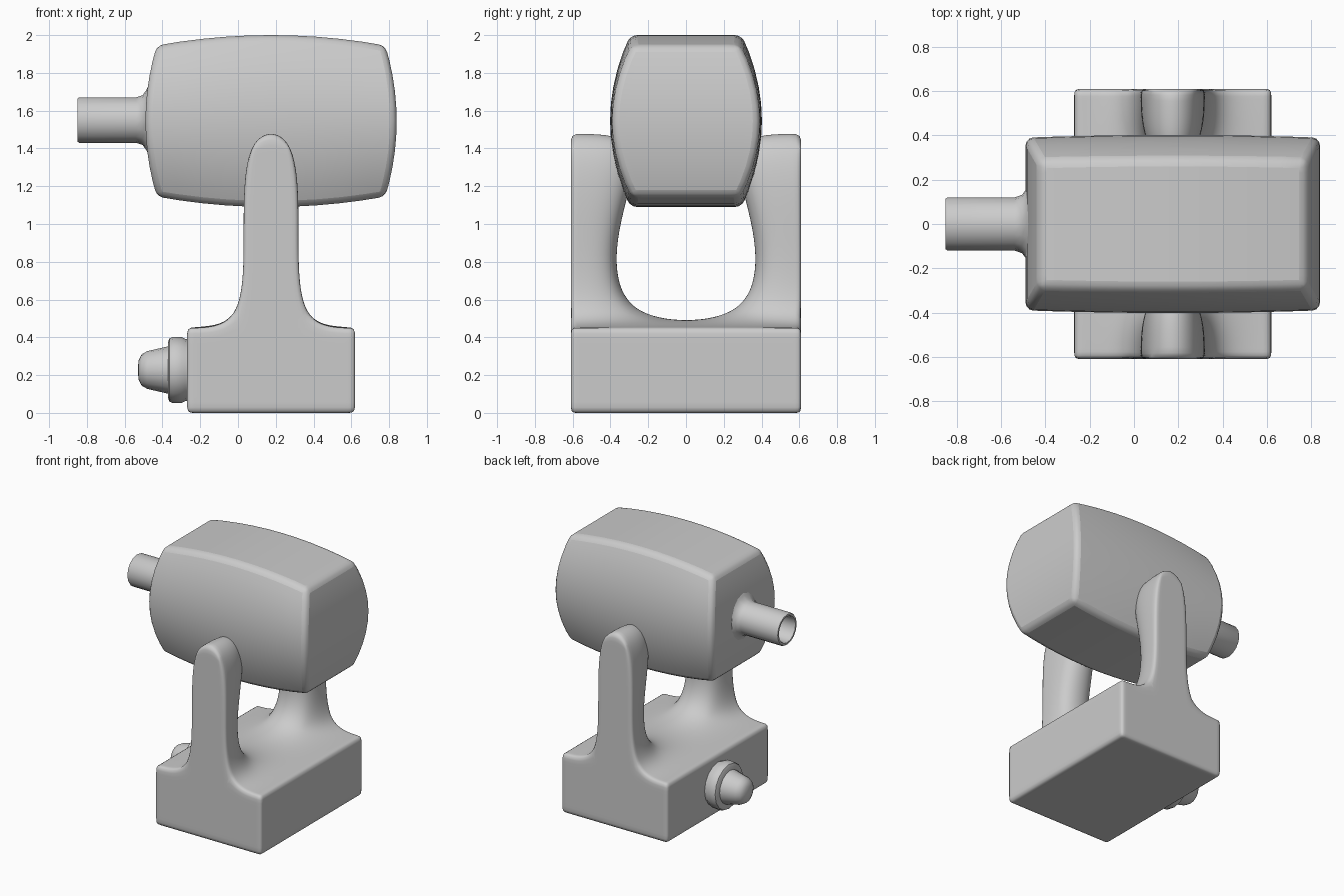
import bpy, bmesh, math
from mathutils import Vector

if "Cube" in bpy.data.objects:
    bpy.data.objects.remove(bpy.data.objects["Cube"])


def finish(bm, name, angle=40):
    bmesh.ops.recalc_face_normals(bm, faces=bm.faces)
    me = bpy.data.meshes.new(name)
    bm.to_mesh(me)
    bm.free()
    ob = bpy.data.objects.new(name, me)
    bpy.context.collection.objects.link(ob)
    bpy.ops.object.select_all(action='DESELECT')
    ob.select_set(True)
    bpy.context.view_layer.objects.active = ob
    bpy.ops.object.shade_smooth_by_angle(angle=math.radians(angle))
    return ob


def lathe_x(name, profile, z, steps=16):
    """Revolve (x, radius) points around an x-parallel axis at height z."""
    bm = bmesh.new()
    vs = [bm.verts.new((x, 0, z + r)) for x, r in profile]
    es = [bm.edges.new(p) for p in zip(vs, vs[1:])]
    bmesh.ops.spin(bm, geom=vs + es, cent=(0, 0, z), axis=(1, 0, 0),
                   angle=2 * math.pi, steps=steps)
    bmesh.ops.remove_doubles(bm, verts=bm.verts, dist=0.0005)
    return finish(bm, name)


# Yoke stand: base block with two arms, as a creased subdivision cage
xs, zs = [-0.27, 0.03, 0.32, 0.62], [0, 0.45, 0.95, 1.5]
inner_y = [0.35, 0.35, 0.385, 0.16]
solid = {(i, j, 0) for i in range(3) for j in range(3)}
solid |= {(1, j, k) for j in (0, 2) for k in (1, 2)}
bm = bmesh.new()
crease = bm.edges.layers.float.new('crease_edge')
verts, index = {}, {}


def cage_vert(key):
    if key not in verts:
        i, j, k = key
        y = [-0.61, -inner_y[k], inner_y[k], 0.61][j]
        z = zs[k] + (0.025 if k == 1 and i in (1, 2) and j in (1, 2) else 0)
        verts[key] = bm.verts.new((xs[i], y, z))
        index[verts[key]] = key
    return verts[key]


for cell in solid:
    for axis in range(3):
        for side in (0, 1):
            near = list(cell)
            near[axis] += 2 * side - 1
            if tuple(near) in solid:
                continue
            loop = []
            for a, b in ((0, 0), (1, 0), (1, 1), (0, 1)):
                corner = list(cell)
                corner[axis] += side
                corner[(axis + 1) % 3] += a
                corner[(axis + 2) % 3] += b
                loop.append(cage_vert(tuple(corner)))
            bm.faces.new(loop)
bmesh.ops.recalc_face_normals(bm, faces=bm.faces)
bm.normal_update()
for e in bm.edges:
    a, b = (index[v] for v in e.verts)
    outer = any(a[n] == b[n] and a[n] in ends
                for n, ends in ((0, (0, 3)), (1, (0, 3)), (2, (0,))))
    if outer and e.calc_face_angle() > 1:
        e[crease] = 0.55
stand = finish(bm, "yoke_stand", 180)
sub = stand.modifiers.new("Subdivision", 'SUBSURF')
sub.levels = sub.render_levels = 4

# Housing: box with bulging sides and softened edges
bm = bmesh.new()
bmesh.ops.create_cube(bm, size=2)
bmesh.ops.subdivide_edges(bm, edges=bm.edges[:], cuts=9, use_grid_fill=True)
for v in bm.verts:
    u, s, w = v.co
    v.co = Vector((0.175 + u * (0.605 + 0.06 * (1 - w * w)),
                   s * (0.295 + 0.107 * (1 - w * w)) * (1 - 0.03 * u * u),
                   1.545 + w * (0.40 + 0.055 * (1 - u * u))))
housing = finish(bm, "housing", 40)
bev = housing.modifiers.new("Bevel", 'BEVEL')
bev.width, bev.segments = 0.035, 3
bev.limit_method, bev.angle_limit = 'ANGLE', math.radians(40)

# Hollow barrel flaring into the housing
lathe_x("barrel", [(-0.46, 0.21), (-0.485, 0.16), (-0.505, 0.132), (-0.54, 0.12),
                   (-0.842, 0.12), (-0.85, 0.114), (-0.85, 0.1),
                   (-0.842, 0.095), (-0.55, 0.095), (-0.55, 0)], 1.55)

# Adjustment knob and its collar on the side of the base
lathe_x("knob_collar", [(-0.25, 0.16), (-0.28, 0.165), (-0.30, 0.175), (-0.345, 0.175),
                        (-0.362, 0.168), (-0.37, 0.15), (-0.37, 0)], 0.227)
lathe_x("knob", [(-0.36, 0.127), (-0.38, 0.123), (-0.48, 0.1), (-0.51, 0.083),
                 (-0.527, 0.05), (-0.53, 0)], 0.227)
